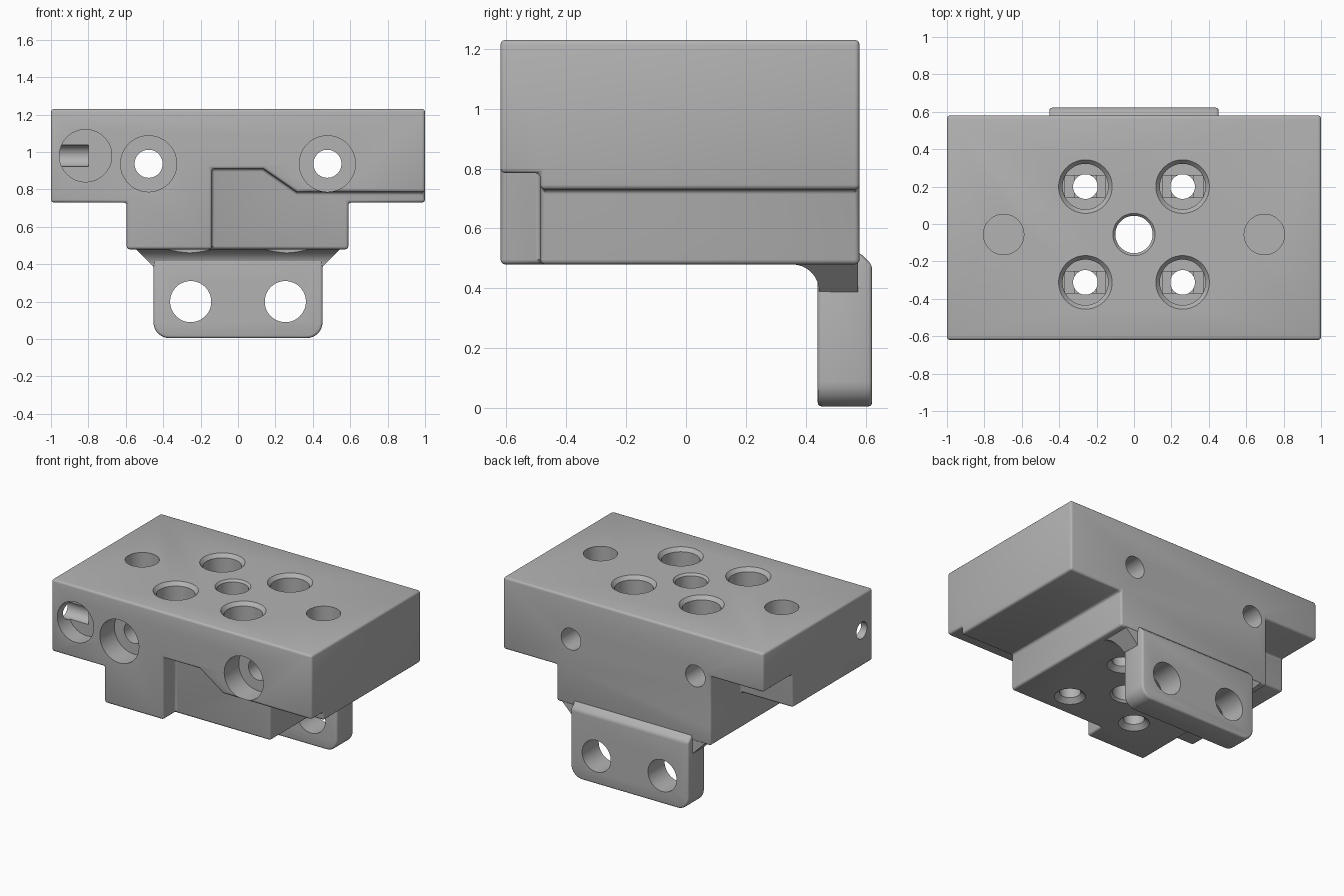
import bpy, bmesh, math
from mathutils import Matrix, Vector

cube = bpy.data.objects.get("Cube")
if cube:
    bpy.data.objects.remove(cube, do_unlink=True)

grey = bpy.data.materials.new("plain grey")
grey.use_nodes = True
GREY = (0.45, 0.45, 0.45, 1)
grey.diffuse_color = GREY
grey.node_tree.nodes["Principled BSDF"].inputs["Base Color"].default_value = GREY


def make(name, bm):
    bmesh.ops.recalc_face_normals(bm, faces=bm.faces)
    mesh = bpy.data.meshes.new(name)
    bm.to_mesh(mesh)
    bm.free()
    mesh.materials.append(grey)
    ob = bpy.data.objects.new(name, mesh)
    bpy.context.collection.objects.link(ob)
    return ob


def prism(name, points, axis, lo, hi):
    """Extrude a flat outline along x or y."""
    bm = bmesh.new()
    place = (lambda a, b: (a, lo, b)) if axis == "y" else (lambda a, b: (lo, a, b))
    face = bm.faces.new([bm.verts.new(place(a, b)) for a, b in points])
    out = bmesh.ops.extrude_face_region(bm, geom=[face])
    move = Vector((0, hi - lo, 0)) if axis == "y" else Vector((hi - lo, 0, 0))
    bmesh.ops.translate(bm, vec=move, verts=[v for v in out["geom"] if isinstance(v, bmesh.types.BMVert)])
    return make(name, bm)


def box(name, x0, x1, y0, y1, z0, z1):
    return prism(name, [(x0, z0), (x1, z0), (x1, z1), (x0, z1)], "y", y0, y1)


def cone(start, end, r1, r2=None):
    """Round cutter running from start to end."""
    a, b = Vector(start), Vector(end)
    bm = bmesh.new()
    turn = Vector((0, 0, 1)).rotation_difference(b - a).to_matrix().to_4x4()
    bmesh.ops.create_cone(bm, cap_ends=True, segments=48, radius1=r1, radius2=r1 if r2 is None else r2,
                          depth=(b - a).length, matrix=Matrix.Translation((a + b) / 2) @ turn)
    return make("cutter", bm)


def apply(ob, mod):
    bpy.context.view_layer.objects.active = ob
    bpy.ops.object.modifier_apply(modifier=mod.name)


def boolean(ob, tool, operation="DIFFERENCE"):
    mod = ob.modifiers.new("boolean", "BOOLEAN")
    mod.operation, mod.solver, mod.object = operation, "EXACT", tool
    apply(ob, mod)
    bpy.data.objects.remove(tool, do_unlink=True)


def bevel(ob, width):
    mod = ob.modifiers.new("bevel", "BEVEL")
    mod.width, mod.segments, mod.limit_method = width, 3, "ANGLE"
    mod.angle_limit = math.radians(35)
    apply(ob, mod)


def smooth(ob):
    bpy.ops.object.select_all(action="DESELECT")
    ob.select_set(True)
    bpy.context.view_layer.objects.active = ob
    bpy.ops.object.shade_smooth_by_angle(angle=math.radians(32))


# T-shaped main block
FRONT, BACK, BASE, SHELF, TOP = -0.62, 0.58, 0.48, 0.73, 1.23
body = prism("main_block", [(-0.595, BASE), (0.59, BASE), (0.59, SHELF), (1, SHELF), (1, TOP),
                            (-1, TOP), (-1, SHELF), (-0.595, SHELF)], "y", FRONT, BACK)

# Stepped recess in the front, square notch at the back corner
boolean(body, prism("cutter", [(-0.14, 0.3), (-0.14, 0.91), (0.135, 0.91), (0.315, 0.785), (1.2, 0.785),
                               (1.2, 0.3)], "y", -0.8, -0.487))
boolean(body, box("cutter", -1.2, -0.595, 0.255, 0.8, 0.6, 0.96))
bevel(body, 0.016)

# Screw wells from the top, with stepped square seats and flared exits
for x in (-0.26, 0.26):
    for y in (-0.312, 0.2):
        boolean(body, cone((x, y, 0.66), (x, y, 1.3), 0.122))
        boolean(body, cone((x, y, TOP - 0.025), (x, y, TOP + 0.002), 0.122, 0.145))
        boolean(body, box("cutter", x - 0.108, x + 0.108, y - 0.058, y + 0.058, 0.645, 0.7))
        boolean(body, box("cutter", x - 0.058, x + 0.058, y - 0.058, y + 0.058, 0.63, 0.7))
        boolean(body, cone((x, y, 0.4), (x, y, 0.7), 0.066))
        boolean(body, cone((x, y, BASE - 0.002), (x, y, BASE + 0.03), 0.1, 0.066))

# Centre through hole and two blind sockets
MID = -0.056
boolean(body, cone((0, MID, 0.3), (0, MID, 1.4), 0.1))
boolean(body, cone((0, MID, TOP - 0.015), (0, MID, TOP + 0.002), 0.1, 0.115))
boolean(body, cone((0, MID, BASE - 0.002), (0, MID, BASE + 0.015), 0.115, 0.1))
for x in (-0.697, 0.697):
    boolean(body, cone((x, MID, 1.0), (x, MID, 1.4), 0.108))

# Long bores from front to back with wide front mouths
for x in (-0.478, 0.478):
    boolean(body, cone((x, -0.9, 0.937), (x, 0.9, 0.937), 0.075))
    boolean(body, cone((x, -0.9, 0.937), (x, -0.46, 0.937), 0.15))

# Front pocket meeting a small side hole
boolean(body, cone((-0.815, -0.9, 0.98), (-0.815, -0.5, 0.98), 0.14))
boolean(body, cone((-1.2, -0.5, 0.98), (-0.8, -0.5, 0.98), 0.058))
smooth(body)

# Mounting plate hanging at the back
R, W, Z0 = 0.085, 0.452, 0.005
outline = [(W, 0.52), (-W, 0.52)]
for cx, start in ((-W + R, 180), (W - R, 270)):
    for i in range(9):
        a = math.radians(start + i * 11.25)
        outline.append((cx + R * math.cos(a), Z0 + R + R * math.sin(a)))
plate = prism("mounting_plate", outline, "y", 0.44, 0.622)
boolean(plate, prism("cutter", [(0.575, 0.525), (0.7, 0.4), (0.7, 0.6), (0.575, 0.6)], "x", -1, 1))
bevel(plate, 0.014)
for x in (-0.253, 0.253):
    boolean(plate, cone((x, 0.2, 0.2), (x, 0.9, 0.2), 0.11))
smooth(plate)

# Flared gusset between plate and block, relieved around the screw exits
section = [(0.575, 0.385), (0.575, 0.495), (0.355, 0.495)]
for i in range(9):
    a = math.radians(90 - i * 11.25)
    section.append((0.355 + 0.09 * math.cos(a), 0.39 + 0.09 * math.sin(a)))
gusset = prism("gusset", section, "x", -0.6, 0.6)
boolean(gusset, prism("cutter", [(-0.45, 0.385), (0.45, 0.385), (0.56, 0.495), (-0.56, 0.495)],
                      "y", 0.2, 0.7), "INTERSECT")
for x in (-0.26, 0.26):
    boolean(gusset, cone((x, 0.2, 0.3), (x, 0.2, BASE + 0.03), 0.21))
smooth(gusset)
